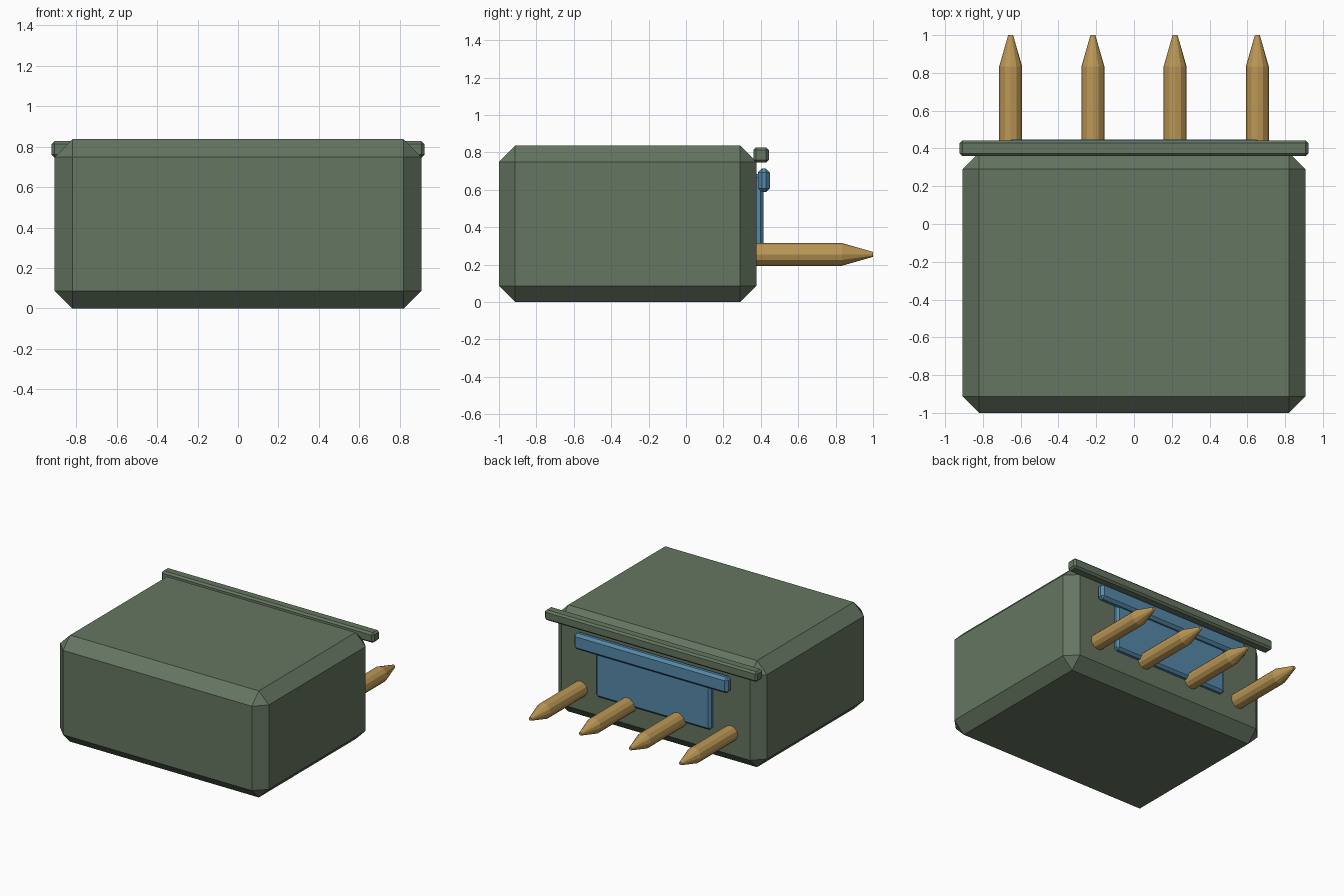
import bpy, bmesh
from math import cos, sin, tau
from mathutils import Vector

if "Cube" in bpy.data.objects:
    bpy.data.objects.remove(bpy.data.objects["Cube"])


def material(name, rgb):
    m = bpy.data.materials.new(name)
    m.diffuse_color = (*rgb, 1)
    m.use_nodes = True
    m.node_tree.nodes["Principled BSDF"].inputs["Base Color"].default_value = m.diffuse_color
    return m


GREEN = material("green_paint", (0.13, 0.18, 0.12))
BLUE = material("blue_paint", (0.09, 0.25, 0.40))
GOLD = material("gold_metal", (0.50, 0.31, 0.09))


def add_object(name, bm, mat):
    bmesh.ops.recalc_face_normals(bm, faces=bm.faces)
    mesh = bpy.data.meshes.new(name)
    bm.to_mesh(mesh)
    bm.free()
    mesh.materials.append(mat)
    obj = bpy.data.objects.new(name, mesh)
    bpy.context.collection.objects.link(obj)
    return obj


def chamfered_box(name, lo, hi, chamfer, mat):
    lo, hi = Vector(lo), Vector(hi)
    bm = bmesh.new()
    bmesh.ops.create_cube(bm, size=1)
    for v in bm.verts:
        v.co = (lo + hi) / 2 + v.co * (hi - lo)
    bmesh.ops.bevel(bm, geom=bm.edges[:], offset=chamfer, offset_type='OFFSET',
                    segments=1, profile=0.5, affect='EDGES')
    return add_object(name, bm, mat)


def pin(name, x, z, profile, sides, mat):
    # Turned rod along y: profile is a list of (y, radius)
    bm = bmesh.new()
    rings = [[bm.verts.new((x + r * cos(tau * i / sides), y, z + r * sin(tau * i / sides)))
              for i in range(sides)] for y, r in profile]
    for a, b in zip(rings, rings[1:]):
        for i in range(sides):
            j = (i + 1) % sides
            bm.faces.new((a[i], a[j], b[j], b[i]))
    bm.faces.new(rings[0])
    bm.faces.new(rings[-1])
    return add_object(name, bm, mat)


# Main housing and the lip along its back top edge
chamfered_box("housing", (-0.907, -1.0, 0), (0.907, 0.377, 0.837), 0.087, GREEN)
chamfered_box("back_lip", (-0.923, 0.36, 0.747), (0.923, 0.443, 0.827), 0.014, GREEN)

# Blue back panel and the rail across its top
chamfered_box("back_panel", (-0.5, 0.357, 0.245), (0.5, 0.415, 0.685), 0.018, BLUE)
chamfered_box("panel_rail", (-0.67, 0.385, 0.588), (0.67, 0.448, 0.713), 0.02, BLUE)

# Row of four pointed pins
for n in range(4):
    pin(f"pin_{n + 1}", -0.653 + n * 0.4353, 0.255,
        [(0.34, 0.061), (0.833, 0.061), (1.0, 0.013)], 12, GOLD)
